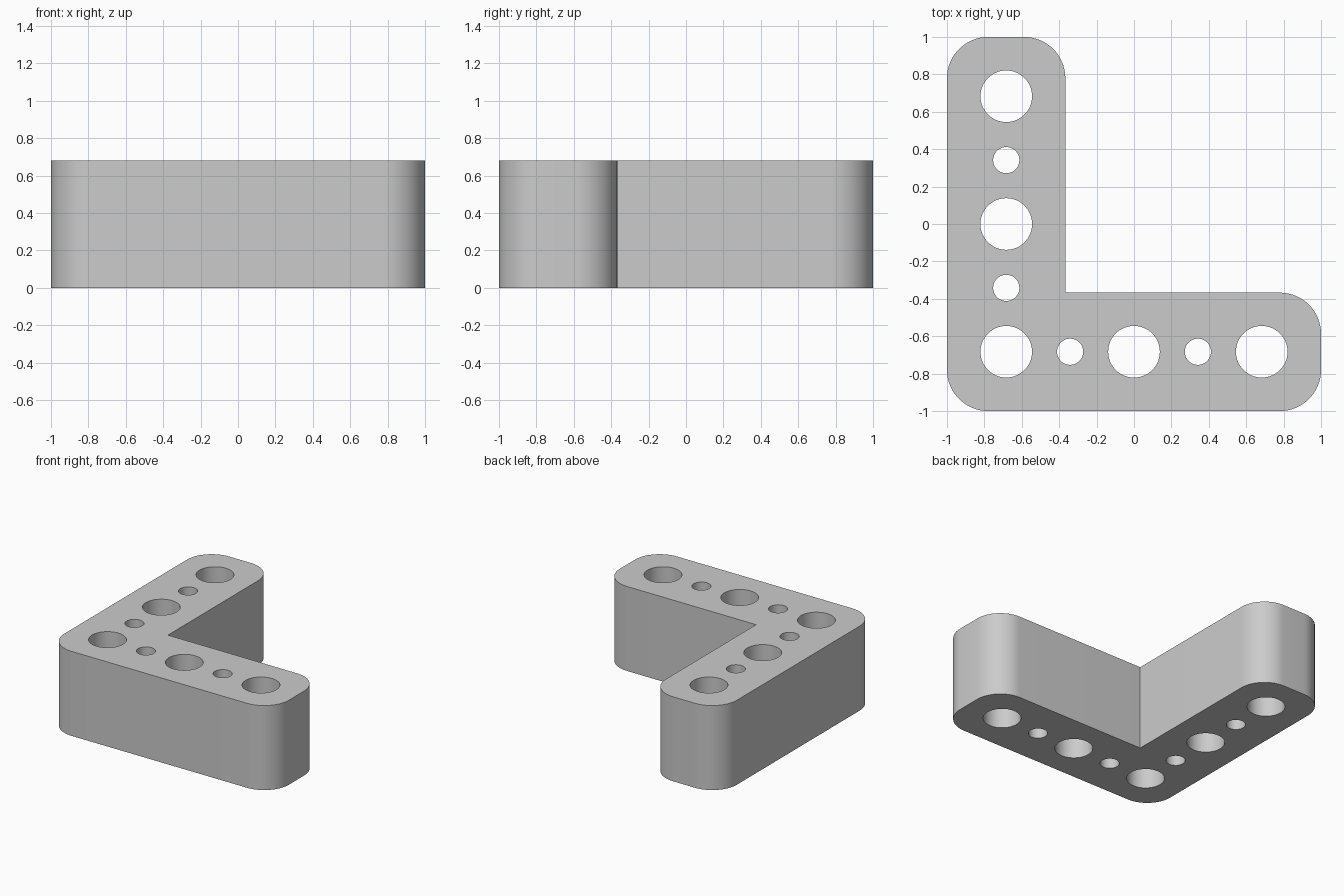
import bpy
import bmesh
from math import radians, cos, sin, pi
from mathutils import Matrix

HEIGHT = 0.68
INNER = -0.367      # inside edge of both arms
ROUND = 0.22        # outer corner radius
ROW = -0.683        # centre line of the holes
PITCH = 0.3415      # spacing between holes

default = bpy.data.objects.get("Cube")
if default:
    bpy.data.objects.remove(default, do_unlink=True)

grey = bpy.data.materials.new("light grey")
grey.use_nodes = True
colour = (0.6, 0.6, 0.6, 1)
grey.diffuse_color = colour
grey.node_tree.nodes["Principled BSDF"].inputs["Base Color"].default_value = colour


def make_object(name, bm):
    mesh = bpy.data.meshes.new(name)
    bmesh.ops.recalc_face_normals(bm, faces=bm.faces)
    bm.to_mesh(mesh)
    bm.free()
    mesh.materials.append(grey)
    obj = bpy.data.objects.new(name, mesh)
    bpy.context.collection.objects.link(obj)
    return obj


def corner(x, y, start, steps=16):
    """Quarter circle around a centre, running anticlockwise."""
    return [(x + ROUND * cos(start + pi / 2 * i / steps),
             y + ROUND * sin(start + pi / 2 * i / steps)) for i in range(steps + 1)]


# L-shaped body with five rounded outer corners and one sharp inner corner
far, near = 1 - ROUND, INNER - ROUND
outline = (corner(-far, -far, pi) + corner(far, -far, -pi / 2) + corner(far, near, 0)
           + [(INNER, INNER)] + corner(near, far, 0) + corner(-far, far, pi / 2))
bm = bmesh.new()
base = bm.faces.new([bm.verts.new((x, y, 0)) for x, y in outline])
top = bmesh.ops.extrude_face_region(bm, geom=[base], use_keep_orig=True)
bmesh.ops.translate(bm, vec=(0, 0, HEIGHT),
                    verts=[v for v in top["geom"] if isinstance(v, bmesh.types.BMVert)])
body = make_object("angle_bracket", bm)

# Alternating large and small through holes along both arms
bm = bmesh.new()
for i in range(5):
    along = ROW + i * PITCH
    radius = 0.07 if i % 2 else 0.138
    centres = [(along, ROW)] if i == 0 else [(along, ROW), (ROW, along)]
    for x, y in centres:
        bmesh.ops.create_cone(bm, cap_ends=True, segments=64, radius1=radius, radius2=radius,
                              depth=HEIGHT * 2,
                              matrix=Matrix.Translation((x, y, HEIGHT / 2)))
cutter = make_object("hole_cutter", bm)
cutter.hide_render = True

cut = body.modifiers.new("holes", "BOOLEAN")
cut.operation = "DIFFERENCE"
cut.solver = "EXACT"
cut.object = cutter

# Apply the cut, discard the cutter and smooth the curved walls
bpy.ops.object.select_all(action="DESELECT")
bpy.context.view_layer.objects.active = body
body.select_set(True)
bpy.ops.object.modifier_apply(modifier=cut.name)
bpy.data.objects.remove(cutter, do_unlink=True)
bpy.ops.object.shade_smooth_by_angle(angle=radians(30))
